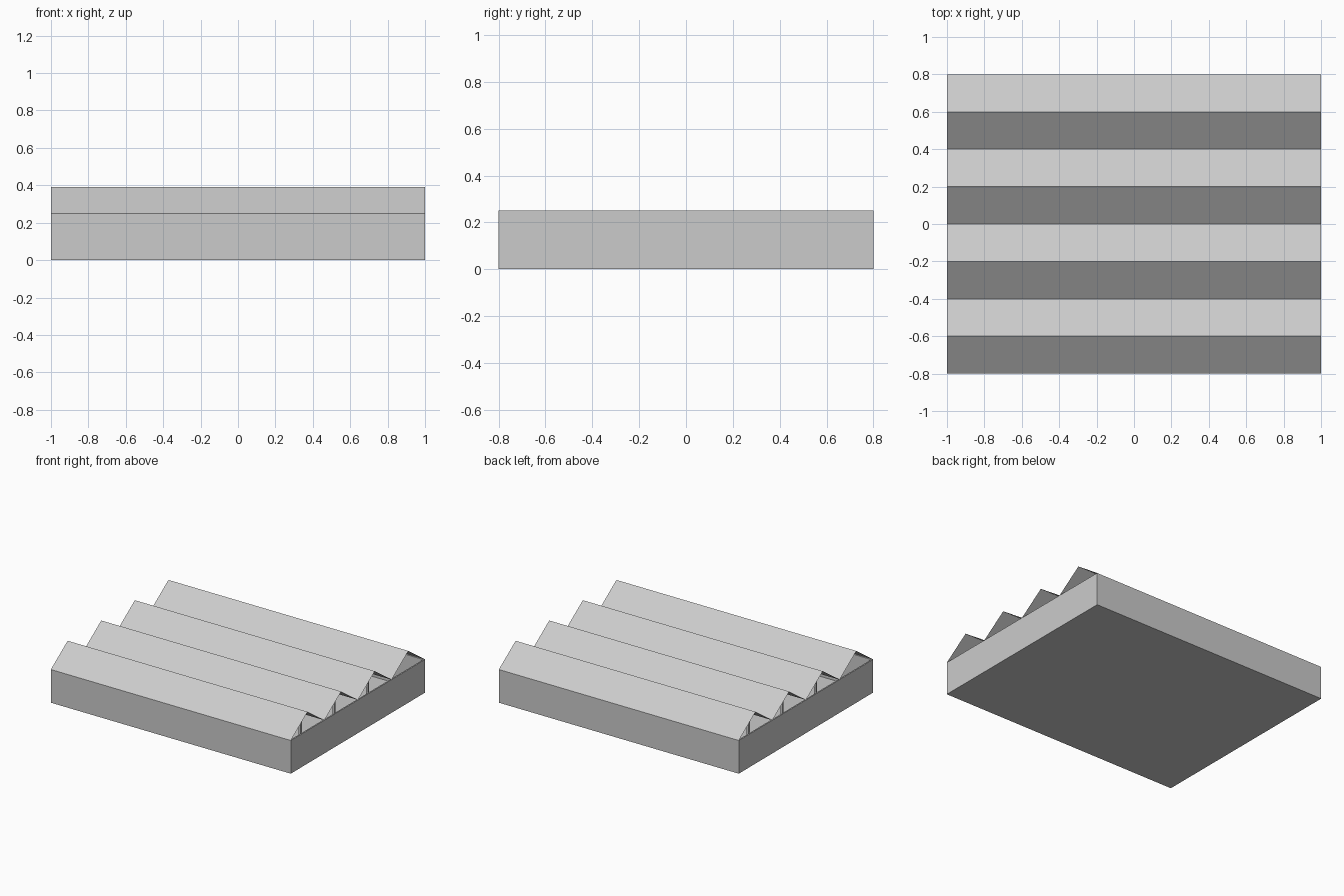
import bpy
import bmesh

cube = bpy.data.objects.get("Cube")
if cube:
    bpy.data.objects.remove(cube, do_unlink=True)

# Shared colour
grey = bpy.data.materials.new("light_grey")
grey.use_nodes = True
colour = (0.6, 0.6, 0.6, 1)
grey.diffuse_color = colour
grey.node_tree.nodes["Principled BSDF"].inputs["Base Color"].default_value = colour

HALF_X, HALF_Y = 1.0, 0.8
WALL_H, RIDGE_H = 0.25, 0.39
THICK = 0.01
BAYS = 4
BAY = 2 * HALF_Y / BAYS


def finish(name, bm):
    mesh = bpy.data.meshes.new(name)
    bm.to_mesh(mesh)
    bm.free()
    mesh.materials.append(grey)
    obj = bpy.data.objects.new(name, mesh)
    bpy.context.collection.objects.link(obj)
    return obj


def box(name, low, high):
    bm = bmesh.new()
    bmesh.ops.create_cube(bm, size=1)
    for v in bm.verts:
        for i in range(3):
            v.co[i] = low[i] if v.co[i] < 0 else high[i]
    return finish(name, bm)


# Floor slab
box("floor", (-HALF_X, -HALF_Y, 0), (HALF_X, HALF_Y, THICK))

# Long walls
box("front_wall", (-HALF_X, -HALF_Y, 0), (HALF_X, -HALF_Y + THICK, WALL_H))
box("back_wall", (-HALF_X, HALF_Y - THICK, 0), (HALF_X, HALF_Y, WALL_H))

# Side walls, each in two panels that meet in the middle
for side, x in (("left", HALF_X - THICK), ("right", -HALF_X)):
    for part, y in (("front", -HALF_Y + THICK), ("back", 0)):
        box(f"{side}_{part}_wall", (x, y, 0),
            (x + THICK, y + HALF_Y - THICK, WALL_H))

# Folded sheet roof with open gable ends
bm = bmesh.new()
rows = []
for i in range(2 * BAYS + 1):
    y = -HALF_Y + i * BAY / 2
    z = RIDGE_H if i % 2 else WALL_H
    rows.append([bm.verts.new((x, y, z)) for x in (-HALF_X, HALF_X)])
for a, b in zip(rows, rows[1:]):
    bm.faces.new((a[0], a[1], b[1], b[0]))
finish("folded_roof", bm)

# Slim columns under the roof valleys
R = 0.008
for row in range(1, BAYS):
    y = -HALF_Y + row * BAY
    for col in range(5):
        x = (col - 2) * BAY
        box(f"column_{row}_{col + 1}", (x - R, y - R, THICK),
            (x + R, y + R, WALL_H))
